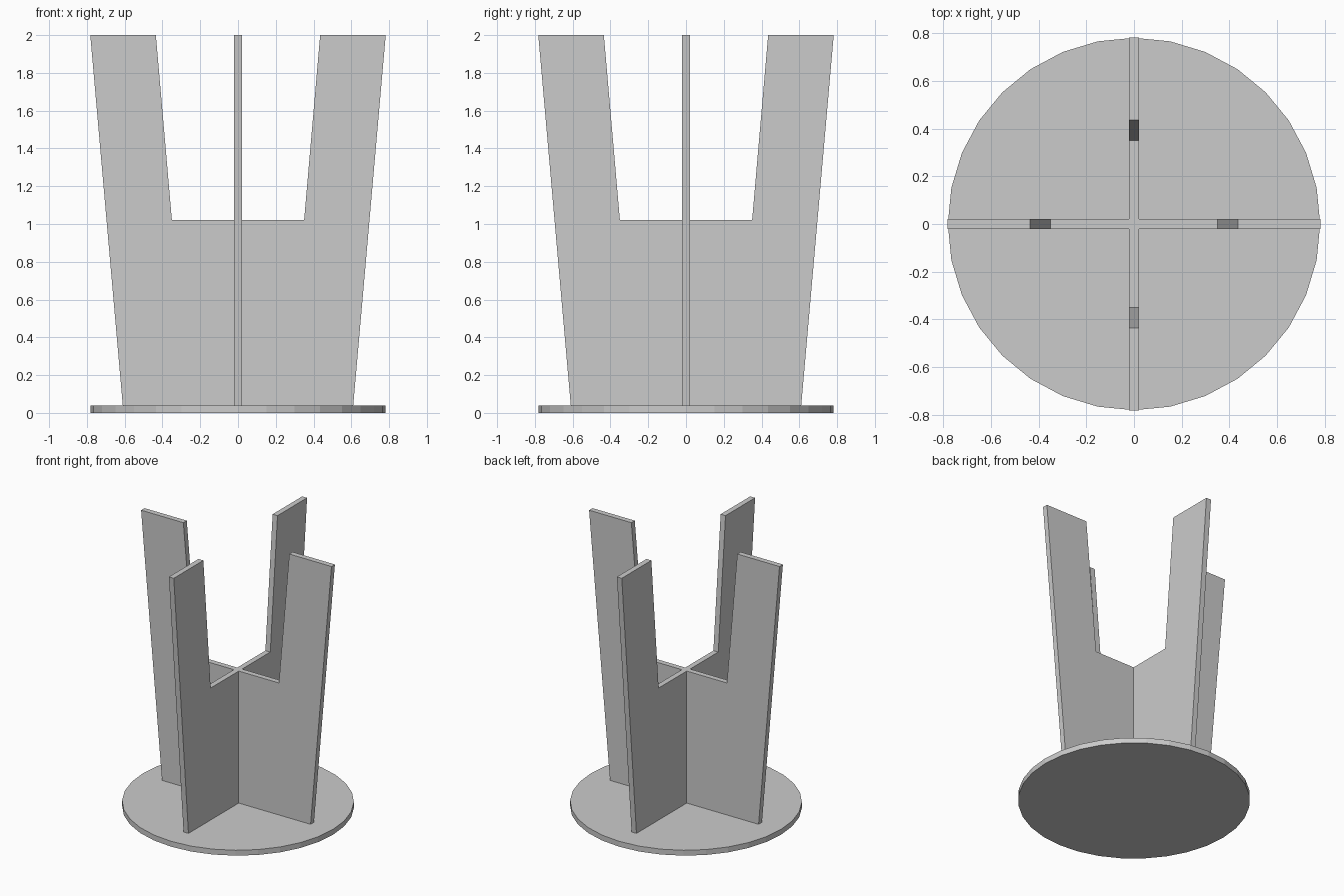
import bpy, bmesh
from math import pi
from mathutils import Matrix

if "Cube" in bpy.data.objects:
    bpy.data.objects.remove(bpy.data.objects["Cube"])

RADIUS, BASE_H, HALF_T = 0.78, 0.04, 0.02


def add_object(name, bm):
    bmesh.ops.recalc_face_normals(bm, faces=bm.faces)
    mesh = bpy.data.meshes.new(name)
    bm.to_mesh(mesh)
    bm.free()
    obj = bpy.data.objects.new(name, mesh)
    bpy.context.collection.objects.link(obj)
    return obj


def leg_panel(name, angle):
    # Right half of the outline, from the base tab up round the notch
    half = [(0.2, 0.0), (0.2, BASE_H), (0.61, BASE_H),
            (0.782, 2.0), (0.435, 2.0), (0.35, 1.02)]
    outline = half + [(-x, z) for x, z in reversed(half)]
    bm = bmesh.new()
    face = bm.faces.new([bm.verts.new((x, -HALF_T, z)) for x, z in outline])
    ext = bmesh.ops.extrude_face_region(bm, geom=[face])
    verts = [v for v in ext["geom"] if isinstance(v, bmesh.types.BMVert)]
    bmesh.ops.translate(bm, verts=verts, vec=(0, 2 * HALF_T, 0))
    bm.transform(Matrix.Rotation(angle, 4, 'Z'))
    return add_object(name, bm)


# Round base plate
bm = bmesh.new()
bmesh.ops.create_cone(bm, cap_ends=True, segments=32, radius1=RADIUS,
                      radius2=RADIUS, depth=BASE_H,
                      matrix=Matrix.Translation((0, 0, BASE_H / 2)))
add_object("base_plate", bm)

# Two notched panels crossing at the centre, joined into one cross
cross = leg_panel("crossed_legs", 0)
other = leg_panel("second_panel", pi / 2)
union = cross.modifiers.new("join_panels", 'BOOLEAN')
union.operation = 'UNION'
union.solver = 'EXACT'
union.object = other
bpy.context.view_layer.objects.active = cross
bpy.ops.object.modifier_apply(modifier=union.name)
bpy.data.objects.remove(other)
